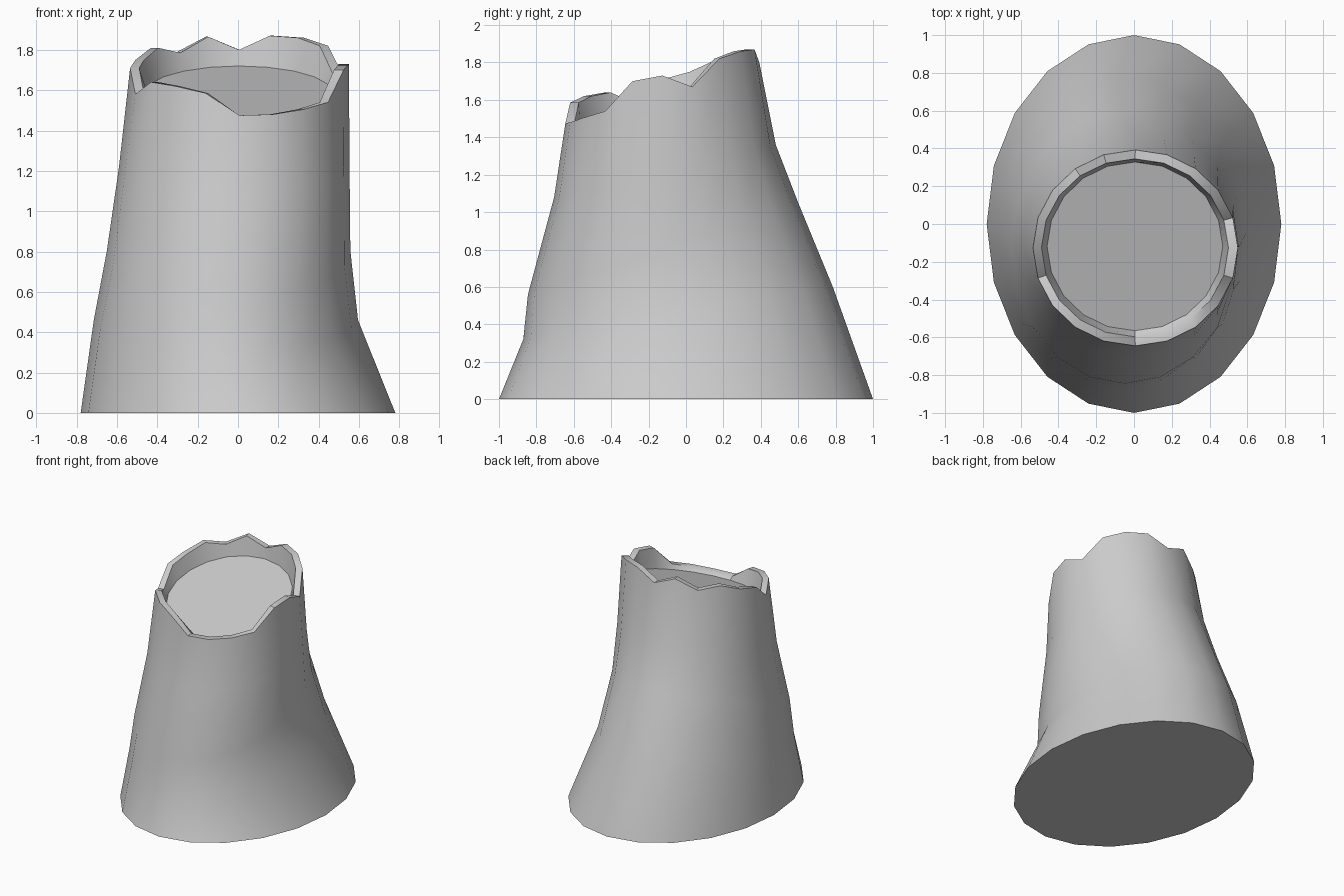
import bpy, bmesh
from math import sin, cos, tau, radians

if "Cube" in bpy.data.objects:
    bpy.data.objects.remove(bpy.data.objects["Cube"])

N = 20  # sides

# Trunk rings: x min, x max, y front, y back, z at front, z at back (rings tilt toward the front)
RINGS = [
    (-0.78, 0.78, -1.00, 1.00, 0.00, 0.00),
    (-0.715, 0.595, -0.87, 0.785, 0.32, 0.60),
    (-0.65, 0.557, -0.845, 0.60, 0.56, 1.05),
    (-0.59, 0.553, -0.705, 0.48, 1.08, 1.36),
]
# Broken rim heights, counter-clockwise from +x
RIM_Z = [1.73, 1.67, 1.82, 1.86, 1.87, 1.80, 1.865, 1.785, 1.81, 1.75,
         1.71, 1.58, 1.64, 1.62, 1.585, 1.475, 1.48, 1.505, 1.54, 1.70]


def ellipse(x0, x1, y0, y1):
    cx, cy, rx, ry = (x0 + x1) / 2, (y0 + y1) / 2, (x1 - x0) / 2, (y1 - y0) / 2
    return [(cx + rx * cos(tau * k / N), cy + ry * sin(tau * k / N)) for k in range(N)]


def tilted_ring(x0, x1, y0, y1, z0, z1):
    return [(x, y, z0 + (z1 - z0) * (y - y0) / (y1 - y0)) for x, y in ellipse(x0, x1, y0, y1)]


def rim_ring(x0, x1, y0, y1):
    return [(x, y, z) for (x, y), z in zip(ellipse(x0, x1, y0, y1), RIM_Z)]


# Outer bark, jagged rim, inner bark wall, sunken cut face
loops = [tilted_ring(*r) for r in RINGS]
loops.append(rim_ring(-0.535, 0.55, -0.645, 0.392))
loops.append(rim_ring(-0.49, 0.50, -0.597, 0.345))
loops.append(tilted_ring(-0.46, 0.47, -0.565, 0.328, 1.455, 1.72))

bm = bmesh.new()
rings = [[bm.verts.new(p) for p in loop] for loop in loops]
for a, b in zip(rings, rings[1:]):
    for k in range(N):
        j = (k + 1) % N
        bm.faces.new((a[k], a[j], b[j], b[k]))
bm.faces.new(rings[0][::-1])
bm.faces.new(rings[-1])

mesh = bpy.data.meshes.new("tree_stump")
bm.to_mesh(mesh)
bm.free()
stump = bpy.data.objects.new("tree_stump", mesh)
bpy.context.collection.objects.link(stump)
bpy.context.view_layer.objects.active = stump
stump.select_set(True)
bpy.ops.object.shade_smooth_by_angle(angle=radians(35))
